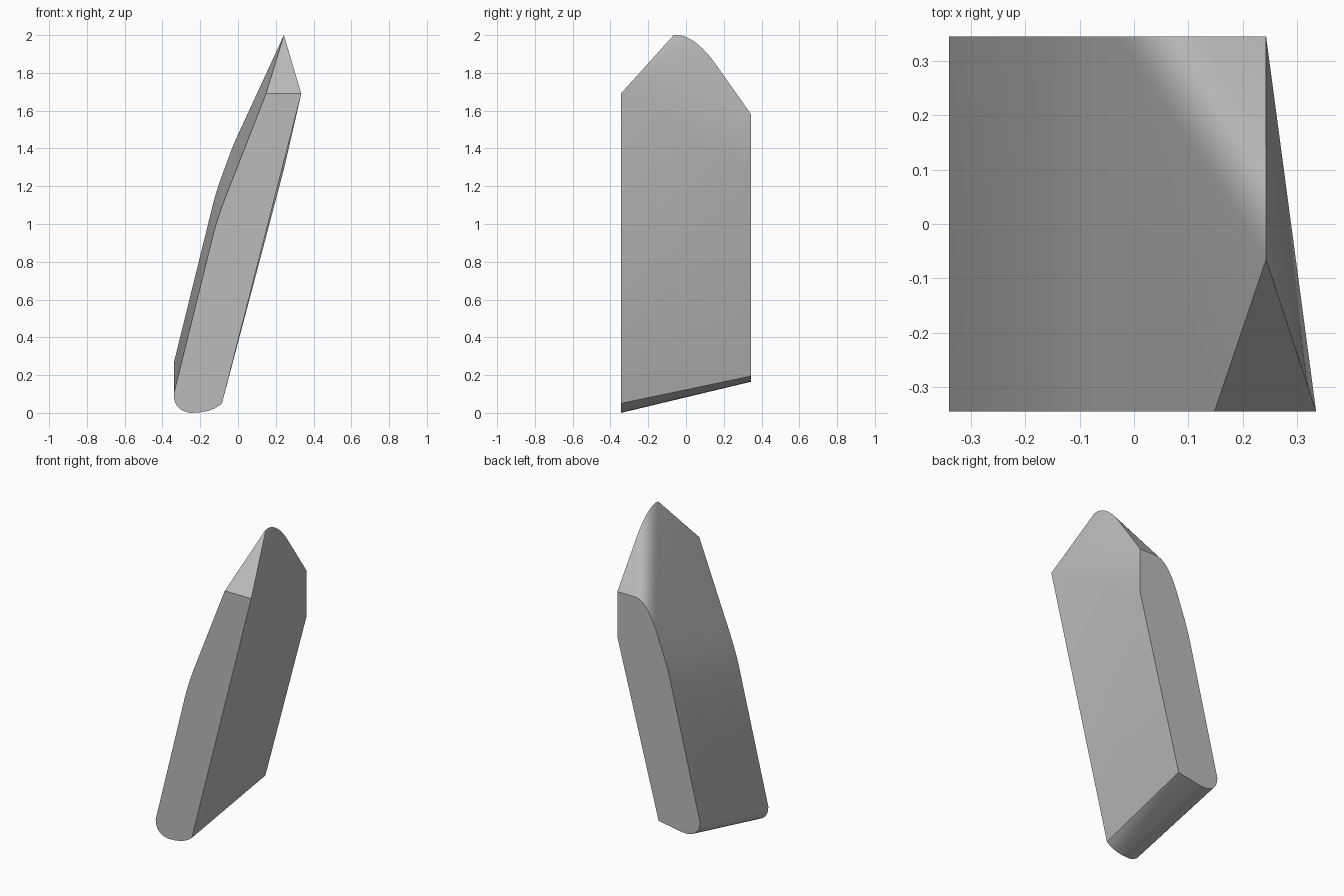
import bpy, bmesh, math
from mathutils import Vector

old = bpy.data.objects.get("Cube")
if old:
    bpy.data.objects.remove(old, do_unlink=True)

HALF = 0.345    # half depth in y
RISE = 0.165    # the outline climbs by this much from front to back
RIDGE = 0.243   # x of the top ridge


def arc(a, b, c, steps=8):
    """Rounded corner from a to c with control point b."""
    a, b, c = Vector(a), Vector(b), Vector(c)
    ts = [i / steps for i in range(steps + 1)]
    return [a * (1 - t) ** 2 + b * 2 * t * (1 - t) + c * t * t for t in ts]


# Outline shared by both ends: rounded foot, then the bent outer side (x, z)
foot = arc((-0.34, 0.1), (-0.34, 0.012), (-0.25, 0.0))
foot += arc((-0.25, 0.0), (-0.15, 0.0), (-0.1, 0.038), 4)
bend = arc((-0.135, 0.93), (-0.11, 1.03), (-0.065, 1.145), 6)
points = [(x, -HALF, z) for x, z in foot + bend]
points += [(x, HALF, z + RISE) for x, z in foot + bend if x < -0.11 or z > 0.5]

# Corners of the front end
points += [(x, -HALF, z) for x, z in ((-0.085, 0.05), (0.335, 1.69), (0.148, 1.69))]

# Corners of the back end
points += [(x, HALF, z) for x, z in ((-0.048, 0.195), (RIDGE, 1.29), (RIDGE, 1.58))]

# Rounded shoulder running from the back end up to the ridge
points += [(x, HALF, z) for x, z in arc((-0.03, 1.405), (0.04, 1.58), (0.12, 1.58))]
points += [(RIDGE, y, z) for y, z in arc((-0.065, 2.0), (0.03, 2.01), (0.14, 1.87))]

# Wrap the sections into one solid shard
bm = bmesh.new()
for p in points:
    bm.verts.new(p)
bmesh.ops.remove_doubles(bm, verts=bm.verts, dist=0.0005)
hull = bmesh.ops.convex_hull(bm, input=bm.verts)
spare = {v for v in hull["geom_interior"] + hull["geom_unused"]
         if isinstance(v, bmesh.types.BMVert)}
bmesh.ops.delete(bm, geom=list(spare), context='VERTS')
bmesh.ops.dissolve_limit(bm, angle_limit=math.radians(0.5), verts=bm.verts, edges=bm.edges)
bmesh.ops.recalc_face_normals(bm, faces=bm.faces)

mesh = bpy.data.meshes.new("crystal_shard")
bm.to_mesh(mesh)
bm.free()
shard = bpy.data.objects.new("crystal_shard", mesh)
bpy.context.collection.objects.link(shard)

# Plain grey stone
grey = bpy.data.materials.new("plain_grey")
grey.use_nodes = True
grey.diffuse_color = (0.5, 0.5, 0.5, 1)
grey.node_tree.nodes["Principled BSDF"].inputs["Base Color"].default_value = (0.5, 0.5, 0.5, 1)
mesh.materials.append(grey)

# Soft shoulder, crisp corners
bpy.ops.object.select_all(action='DESELECT')
shard.select_set(True)
bpy.context.view_layer.objects.active = shard
bpy.ops.object.shade_smooth_by_angle(angle=math.radians(30))
